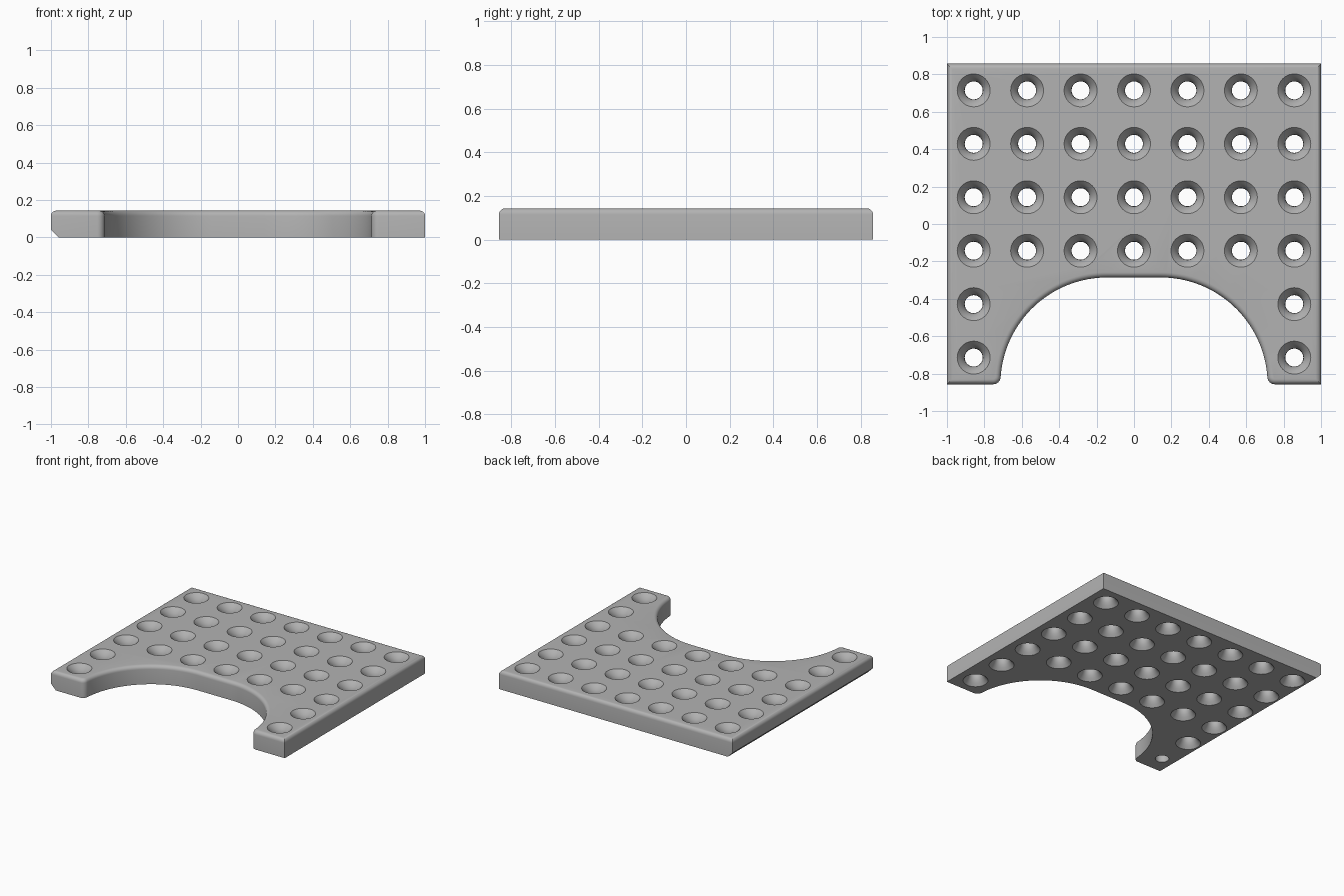
import bpy, bmesh, math

if "Cube" in bpy.data.objects:
    bpy.data.objects.remove(bpy.data.objects["Cube"])

PITCH = 2 / 7
W, D, H = 1.0, 3 * PITCH, PITCH / 2      # half width, half depth, thickness
NOTCH_R = 2 * PITCH
FILLET = 0.04

grey = bpy.data.materials.new("grey plastic")
grey.diffuse_color = (0.45, 0.45, 0.45, 1)
grey.use_nodes = True
grey.node_tree.nodes["Principled BSDF"].inputs["Base Color"].default_value = grey.diffuse_color


def make_object(name, bm):
    bmesh.ops.recalc_face_normals(bm, faces=bm.faces)
    mesh = bpy.data.meshes.new(name)
    bm.to_mesh(mesh)
    bm.free()
    mesh.materials.append(grey)
    obj = bpy.data.objects.new(name, mesh)
    bpy.context.collection.objects.link(obj)
    return obj


def arc(cx, cy, r, start, end, n):
    return [(cx + r * math.cos(math.radians(start + (end - start) * i / n)),
             cy + r * math.sin(math.radians(start + (end - start) * i / n)))
            for i in range(n + 1)]


# Outline: right half with notch arc and rounded leg corner, then mirrored
lift = math.degrees(math.asin(FILLET / (NOTCH_R + FILLET)))
fx = PITCH / 2 + (NOTCH_R + FILLET) * math.cos(math.radians(lift))
right = [(W, D), (W, -D)]
right += arc(fx, -D + FILLET, FILLET, 270, 180 + lift, 6)
right += arc(PITCH / 2, -D, NOTCH_R, lift, 90, 32)[1:]
outline = right + [(-x, y) for x, y in reversed(right)]

# Plate: extruded outline, rounded upper rim, chamfered lower left edge
bm = bmesh.new()
base = bm.faces.new([bm.verts.new((x, y, 0)) for x, y in outline])
ext = bmesh.ops.extrude_face_region(bm, geom=[base], use_keep_orig=True)
for v in ext["geom"]:
    if isinstance(v, bmesh.types.BMVert):
        v.co.z = H
bmesh.ops.recalc_face_normals(bm, faces=bm.faces)
rim = [e for e in bm.edges if all(v.co.z > H - 1e-4 for v in e.verts)]
bmesh.ops.bevel(bm, geom=rim, offset=0.028, segments=5, profile=0.5, affect='EDGES')
lower_left = [e for e in bm.edges
              if all(v.co.z < 1e-4 and v.co.x < -W + 1e-4 for v in e.verts)]
bmesh.ops.bevel(bm, geom=lower_left, offset=0.042, segments=1, affect='EDGES')
plate = make_object("perforated_plate", bm)

# Holes: countersunk from both faces, the front left one only from above
SINK = [(0.088, 0.0), (0.071, 0.018), (0.058, 0.036), (0.050, 0.054), (0.048, 0.0714)]
SIDES = 40


def add_hole(bm, x, y, plain_below):
    low = [(0.048, 0.0)] if plain_below else SINK
    profile = [(low[0][0], -0.02)] + low
    profile += [(r, H - d) for r, d in reversed(SINK[:-1] if not plain_below else SINK)]
    profile += [(SINK[0][0], H + 0.02)]
    rings = [[bm.verts.new((x + r * math.cos(math.tau * i / SIDES),
                            y + r * math.sin(math.tau * i / SIDES), z))
              for i in range(SIDES)] for r, z in profile]
    for a, b in zip(rings, rings[1:]):
        for i in range(SIDES):
            j = (i + 1) % SIDES
            bm.faces.new((a[i], a[j], b[j], b[i]))
    bm.faces.new(rings[0][::-1])
    bm.faces.new(rings[-1])


bm = bmesh.new()
for row in range(6):
    for col in range(7):
        if row >= 2 or col in (0, 6):
            add_hole(bm, (col - 3) * PITCH, (row - 2.5) * PITCH, row == 0 and col == 0)
cutter = make_object("hole_cutter", bm)
cutter.hide_render = True
cutter.hide_set(True)

cut = plate.modifiers.new("holes", 'BOOLEAN')
cut.operation = 'DIFFERENCE'
cut.solver = 'EXACT'
cut.object = cutter
bpy.context.view_layer.objects.active = plate
plate.select_set(True)
bpy.ops.object.modifier_apply(modifier=cut.name)
bpy.ops.object.shade_smooth_by_angle(angle=math.radians(30))
bpy.data.objects.remove(cutter)
